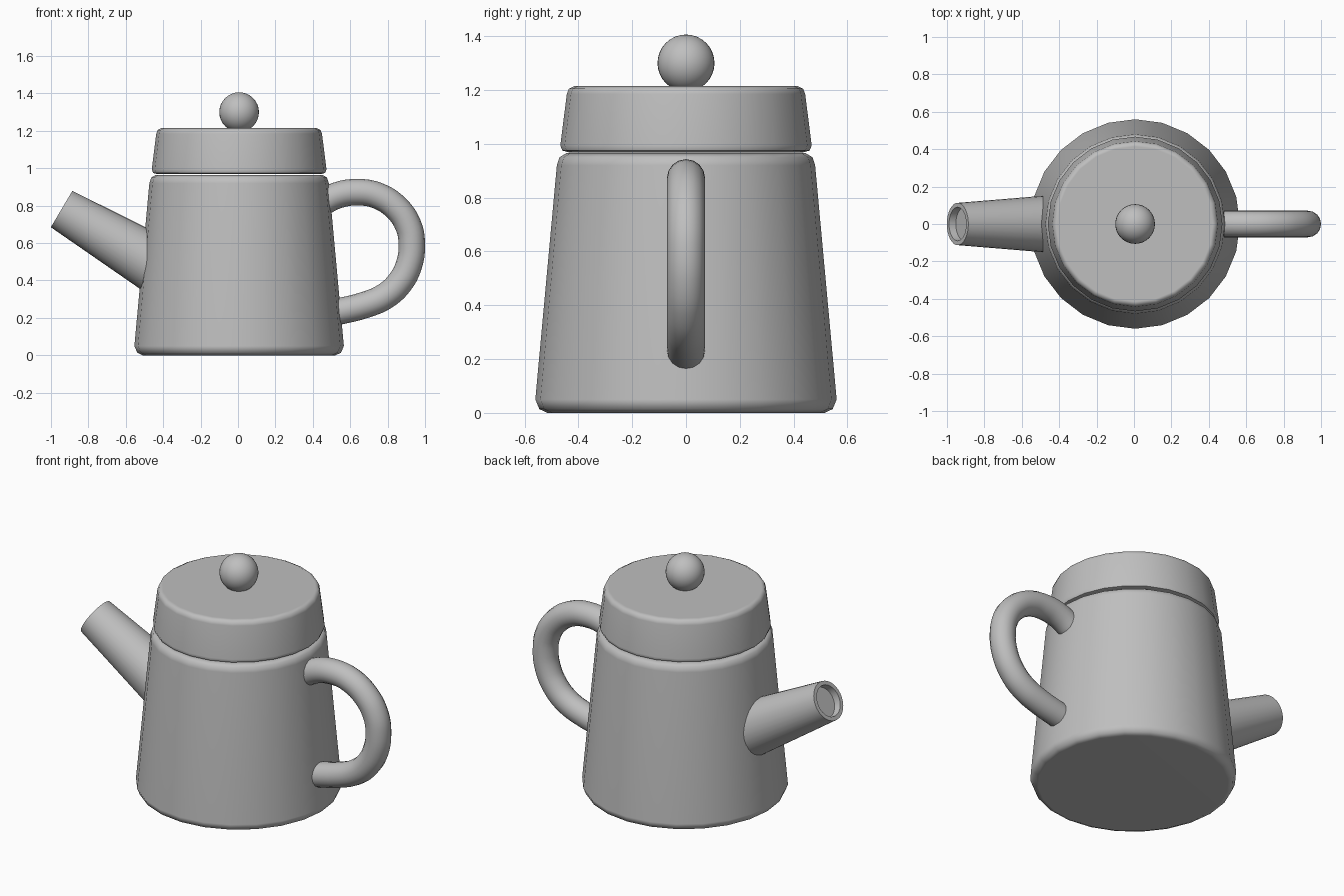
import bpy, bmesh, math
from mathutils import Vector

cube = bpy.data.objects.get("Cube")
if cube:
    bpy.data.objects.remove(cube, do_unlink=True)

# Single clay grey material
clay = bpy.data.materials.new("clay_grey")
clay.use_nodes = True
colour = (0.52, 0.52, 0.52, 1)
clay.diffuse_color = colour
clay.node_tree.nodes["Principled BSDF"].inputs["Base Color"].default_value = colour

CENTRE_X = 0.006


def finish(obj, angle=45):
    obj.data.materials.clear()
    obj.data.materials.append(clay)
    bpy.ops.object.select_all(action="DESELECT")
    obj.select_set(True)
    bpy.context.view_layer.objects.active = obj
    bpy.ops.object.shade_smooth_by_angle(angle=math.radians(angle))
    return obj


def lathe(name, profile, sides, location):
    """Turn (radius, height) points around z and cap both ends with flat discs."""
    bm = bmesh.new()
    rings = []
    for r, z in profile:
        angles = [math.tau * i / sides for i in range(sides)]
        rings.append([bm.verts.new((r * math.cos(a), r * math.sin(a), z)) for a in angles])
    for low, high in zip(rings, rings[1:]):
        for i in range(sides):
            j = (i + 1) % sides
            bm.faces.new((low[i], low[j], high[j], high[i]))
    bm.faces.new(rings[0][::-1])
    bm.faces.new(rings[-1])
    bmesh.ops.recalc_face_normals(bm, faces=bm.faces)
    mesh = bpy.data.meshes.new(name)
    bm.to_mesh(mesh)
    bm.free()
    obj = bpy.data.objects.new(name, mesh)
    bpy.context.collection.objects.link(obj)
    obj.location = location
    finish(obj)
    # Keep the large flat areas evenly shaded next to the rounded rims
    mod = obj.modifiers.new("even_shading", "WEIGHTED_NORMAL")
    mod.keep_sharp = True
    return obj


# Tapered body and lid with rounded rims
lathe("pot_body", [(0.515, 0), (0.545, 0.014), (0.56, 0.05), (0.48, 0.92),
                   (0.47, 0.95), (0.445, 0.965)], 24, (CENTRE_X, 0, 0))
lathe("lid", [(0.435, 0.968), (0.46, 0.975), (0.467, 0.995), (0.443, 1.185),
              (0.435, 1.205), (0.415, 1.215)], 24, (CENTRE_X, 0, 0))

# Ball knob
bpy.ops.mesh.primitive_uv_sphere_add(segments=32, ring_count=16, radius=0.106,
                                     location=(CENTRE_X, 0, 1.3))
knob = bpy.context.object
knob.name = "lid_knob"
finish(knob)

# Straight spout with a recessed mouth, leaning out to the right
direction = Vector((-0.861, 0, 0.509)).normalized()
tip = Vector((-0.943, 0, 0.782))
length = 0.66
spout = lathe("spout", [(0.16, 0), (0.113, length), (0.09, length),
                        (0.087, length - 0.04)], 32, tip - direction * length)
spout.rotation_euler = direction.to_track_quat("Z", "Y").to_euler()

# Round tube handle
path = [(0.44, 0.81), (0.53, 0.855), (0.64, 0.872), (0.75, 0.852), (0.85, 0.785),
        (0.91, 0.695), (0.929, 0.6), (0.913, 0.48), (0.86, 0.382), (0.785, 0.315),
        (0.69, 0.273), (0.5, 0.225)]
curve = bpy.data.curves.new("handle", "CURVE")
curve.dimensions = "3D"
curve.bevel_depth = 0.071
curve.bevel_resolution = 6
curve.use_fill_caps = True
curve.resolution_u = 4
spline = curve.splines.new("BEZIER")
spline.bezier_points.add(len(path) - 1)
for point, (x, z) in zip(spline.bezier_points, path):
    point.co = (x, 0, z)
    point.handle_left_type = point.handle_right_type = "AUTO"
handle = bpy.data.objects.new("handle", curve)
bpy.context.collection.objects.link(handle)
bpy.ops.object.select_all(action="DESELECT")
handle.select_set(True)
bpy.context.view_layer.objects.active = handle
bpy.ops.object.convert(target="MESH")
finish(bpy.context.object)
